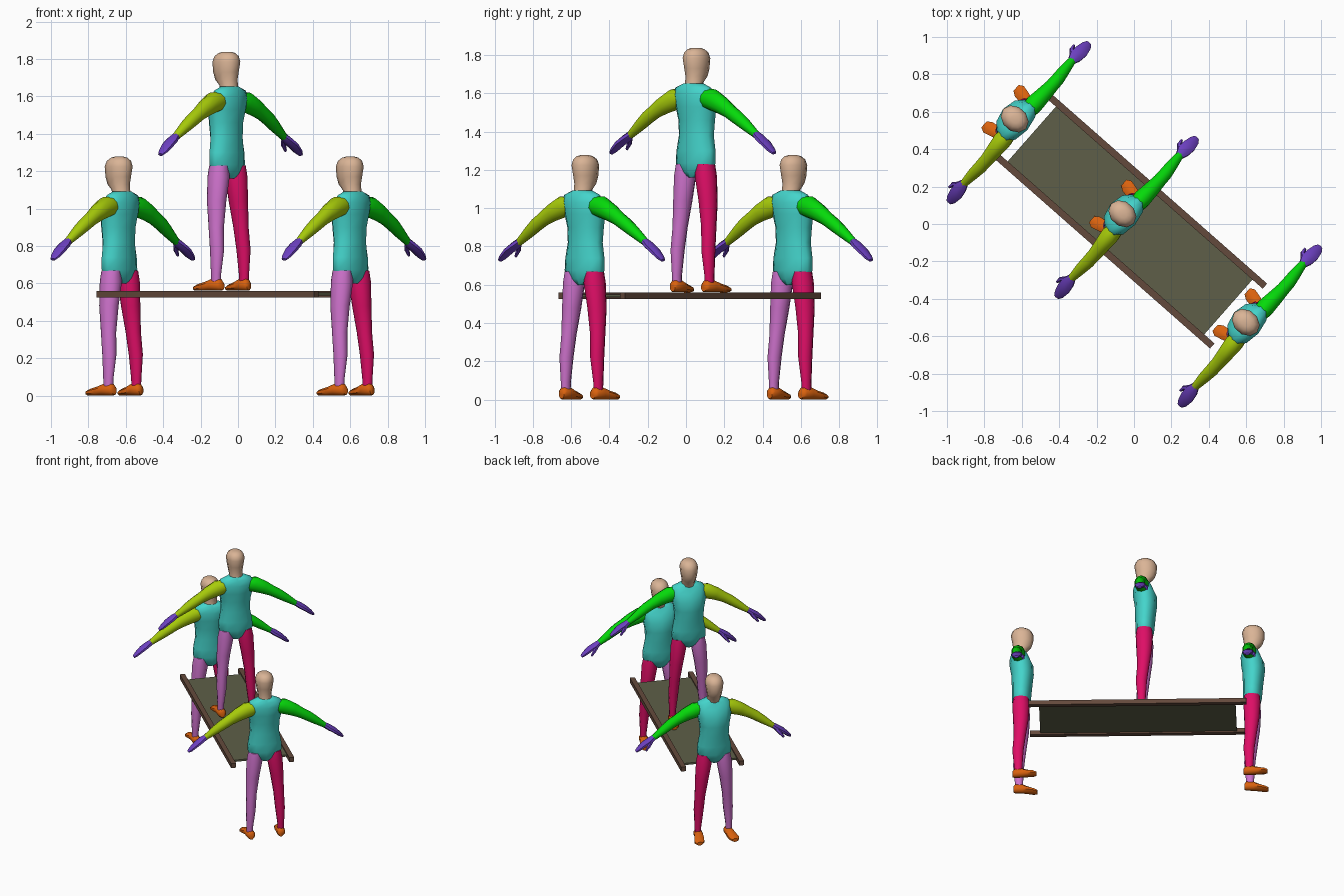
import bpy, bmesh, math
from mathutils import Vector, Matrix

if "Cube" in bpy.data.objects:
    bpy.data.objects.remove(bpy.data.objects["Cube"])

TURN = math.radians(48.65)
SIDES = 10


def material(name, r, g, b):
    m = bpy.data.materials.new(name)
    lin = [((c / 255 + 0.055) / 1.055) ** 2.4 if c > 10 else c / 255 / 12.92 for c in (r, g, b)]
    m.diffuse_color = (*lin, 1)
    m.use_nodes = True
    m.node_tree.nodes["Principled BSDF"].inputs["Base Color"].default_value = m.diffuse_color
    return m


SKIN = material("skin", 218, 180, 150)
TEAL = material("turquoise", 68, 212, 203)
LIME = material("yellow_green", 168, 204, 10)
GREEN = material("green", 5, 218, 10)
PINK = material("orchid", 206, 114, 204)
CRIMSON = material("crimson", 222, 14, 102)
ORANGE = material("orange", 218, 98, 14)
PURPLE = material("purple", 110, 65, 195)
WOOD = material("brown_wood", 100, 74, 60)
CANVAS = material("olive_canvas", 94, 95, 72)


def loft(bm, rings, u, v, sides=SIDES):
    """Skin a row of ellipses (x, y, z, radius_u, radius_v) and cap both ends."""
    u, v = Vector(u).normalized(), Vector(v).normalized()
    grow = 1 / math.cos(math.pi / sides) ** 0.5
    loops = []
    for x, y, z, ru, rv in rings:
        loop = []
        for i in range(sides):
            a = 2 * math.pi * (i + 0.5) / sides
            p = Vector((x, y, z)) + grow * (u * ru * math.cos(a) + v * rv * math.sin(a))
            loop.append(bm.verts.new(p))
        loops.append(loop)
    for a, b in zip(loops, loops[1:]):
        for i in range(sides):
            j = (i + 1) % sides
            bm.faces.new((a[i], a[j], b[j], b[i]))
    bm.faces.new(loops[0])
    bm.faces.new(loops[-1])


def finish(bm, name, mat, smooth=True):
    bmesh.ops.recalc_face_normals(bm, faces=bm.faces)
    me = bpy.data.meshes.new(name)
    bm.to_mesh(me)
    bm.free()
    me.materials.append(mat)
    if smooth:
        me.shade_smooth()
        me.set_sharp_from_angle(angle=math.radians(50))
    return me


X, Y, Z = (1, 0, 0), (0, 1, 0), (0, 0, 1)


def build_torso():
    bm = bmesh.new()
    loft(bm, [(0, .015, .60, .03, .035), (0, .018, .63, .085, .056), (0, .02, .675, .124, .064),
              (0, .022, .74, .120, .068), (0, .025, .82, .104, .072), (0, .028, .90, .108, .078),
              (0, .022, .97, .122, .083), (0, .008, 1.03, .132, .070), (0, 0, 1.07, .112, .052),
              (0, .002, 1.092, .06, .042)], X, Y)
    return finish(bm, "torso", TEAL)


def build_head():
    bm = bmesh.new()
    loft(bm, [(0, .004, 1.06, .047, .046), (0, .010, 1.10, .047, .050), (0, .026, 1.13, .050, .064),
              (0, .029, 1.17, .057, .073), (0, .026, 1.225, .064, .079), (0, .024, 1.255, .056, .068),
              (0, .022, 1.272, .038, .046), (0, .022, 1.278, .018, .022)], X, Y)
    return finish(bm, "head", SKIN)


def build_leg(s, mat):
    bm = bmesh.new()
    loft(bm, [(s * .113, 0, .04, .022, .027), (s * .113, 0, .09, .023, .029),
              (s * .107, -.002, .22, .034, .039), (s * .100, .010, .34, .037, .042),
              (s * .088, .018, .48, .047, .053), (s * .072, .018, .61, .055, .060),
              (s * .070, .018, .67, .045, .054)], X, Y)
    return finish(bm, "leg", mat)


def build_foot(s):
    bm = bmesh.new()
    loft(bm, [(s * .108, -.040, .026, .018, .022), (s * .110, -.025, .032, .030, .032),
              (s * .113, .025, .032, .031, .032), (s * .120, .065, .024, .036, .024),
              (s * .128, .105, .018, .038, .018), (s * .130, .130, .014, .022, .013)], X, Z, 8)
    return finish(bm, "foot", ORANGE)


def build_arm(s, mat):
    bm = bmesh.new()
    loft(bm, [(s * .075, 0, 1.020, .042, .048), (s * .125, 0, 1.010, .050, .058),
              (s * .200, -.004, .978, .043, .048), (s * .260, -.006, .945, .037, .038),
              (s * .310, -.006, .915, .036, .036), (s * .360, -.002, .880, .032, .031),
              (s * .440, .002, .822, .021, .019)], Y, (s * .5, 0, .866))
    return finish(bm, "arm", mat)


def build_hand(s):
    bm = bmesh.new()
    across = (s * .6, 0, .8)
    # palm and fingers
    loft(bm, [(s * .430, .002, .830, .020, .018), (s * .465, .002, .806, .036, .020),
              (s * .505, -.002, .780, .038, .018), (s * .545, -.004, .746, .029, .014),
              (s * .566, -.004, .728, .016, .008)], Y, across, 8)
    # thumb
    loft(bm, [(s * .450, .015, .812, .013, .013), (s * .478, .040, .782, .014, .013),
              (s * .505, .048, .748, .007, .007)], Y, across, 6)
    return finish(bm, "hand", PURPLE)


def place(name, me, loc):
    ob = bpy.data.objects.new(name, me)
    ob.location = Matrix.Rotation(TURN, 3, 'Z') @ Vector(loc)
    ob.rotation_euler = (0, 0, TURN)
    bpy.context.collection.objects.link(ob)
    return ob


def build_box(name, size, mat):
    bm = bmesh.new()
    bmesh.ops.create_cube(bm, size=1)
    bmesh.ops.scale(bm, vec=size, verts=bm.verts)
    return finish(bm, name, mat, smooth=False)


# Body parts shared by the three people
parts = {
    "torso": build_torso(), "head": build_head(),
    "left_leg": build_leg(-1, PINK), "right_leg": build_leg(1, CRIMSON),
    "left_foot": build_foot(-1), "right_foot": build_foot(1),
    "left_arm": build_arm(-1, LIME), "right_arm": build_arm(1, GREEN),
    "left_hand": build_hand(-1), "right_hand": build_hand(1),
}

# Two bearers on the ground and one passenger standing on the stretcher
for who, y, z in (("front_bearer", .824, 0), ("passenger", .057, .56), ("rear_bearer", -.822, 0)):
    for part, me in parts.items():
        place(f"{who}_{part}", me, (0, y, z))

# Stretcher: two carrying poles and the canvas between them
pole = build_box("pole", (.036, 1.55, .035), WOOD)
for side, s in (("left", -1), ("right", 1)):
    place(f"{side}_pole", pole, (s * .213, .03, .5425))
place("canvas", build_box("canvas", (.40, 1.40, .014), CANVAS), (0, .028, .543))
